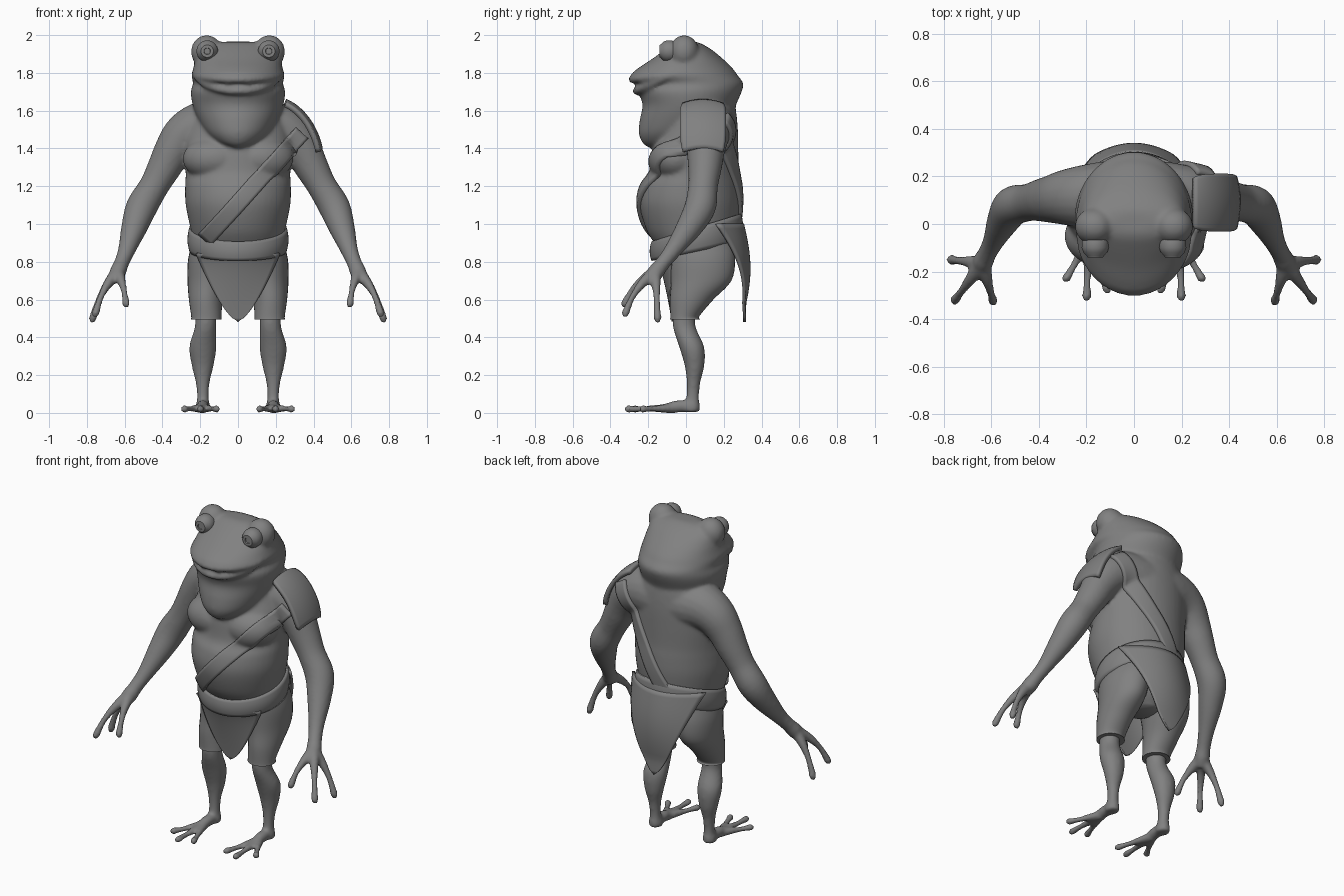
import bpy, bmesh, math
from mathutils import Vector, Matrix
from mathutils.bvhtree import BVHTree

cube = bpy.data.objects.get("Cube")
if cube:
    bpy.data.objects.remove(cube, do_unlink=True)

GREY = (0.22, 0.22, 0.22, 1)
grey = bpy.data.materials.new("plain_grey")
grey.use_nodes = True
grey.diffuse_color = GREY
grey.node_tree.nodes["Principled BSDF"].inputs["Base Color"].default_value = GREY


def finish(name, bm, angle=50):
    """Turn a bmesh into a smooth shaded object."""
    bmesh.ops.recalc_face_normals(bm, faces=bm.faces)
    me = bpy.data.meshes.new(name)
    bm.to_mesh(me)
    bm.free()
    me.materials.append(grey)
    ob = bpy.data.objects.new(name, me)
    bpy.context.collection.objects.link(ob)
    bpy.ops.object.select_all(action='DESELECT')
    ob.select_set(True)
    bpy.context.view_layer.objects.active = ob
    bpy.ops.object.shade_smooth_by_angle(angle=math.radians(angle))
    return ob


def spline(secs, steps=5):
    """Catmull-Rom through the given sections."""
    secs = [Vector(s) for s in secs]
    pts = [secs[0]] + secs + [secs[-1]]
    out = []
    for a, b, c, d in zip(pts, pts[1:], pts[2:], pts[3:]):
        for k in range(steps):
            t = k / steps
            out.append(b + (c - a) * (t / 2) + (a * 2 - b * 5 + c * 4 - d) * (t * t / 2)
                       + (b * 3 - a - c * 3 + d) * (t ** 3 / 2))
    return out + [secs[-1]]


def loft(bm, secs, level=True, mirror=False, n=32):
    """Closed loft of ellipses (x, y, z, rx, ry); level keeps the rings horizontal."""
    secs = spline(secs)
    pos = [Vector(s[:3]) for s in secs]
    for side in ((1, -1) if mirror else (1,)):
        rings = []
        for i, s in enumerate(secs):
            tan = pos[min(i + 1, len(pos) - 1)] - pos[max(i - 1, 0)]
            q = Matrix.Identity(3) if level else tan.to_track_quat('Z', 'Y').to_matrix()
            ring = []
            for k in range(n):
                t = math.tau * k / n
                p = pos[i] + q @ Vector((s[3] * math.cos(t), s[4] * math.sin(t), 0))
                ring.append(bm.verts.new((p.x * side, p.y, p.z)))
            rings.append(ring)
        for a, b in zip(rings, rings[1:]):
            for k in range(n):
                bm.faces.new((a[k], a[k - 1], b[k - 1], b[k]))
        bm.faces.new(rings[0])
        bm.faces.new(rings[-1])


def tube(bm, pts, mirror=True):
    """Round limb from (x, y, z, radius) points."""
    loft(bm, [(*p, p[3]) for p in pts], level=False, mirror=mirror, n=20)


def column(bm, rows):
    """Centred body mass from (z, half width, front y, back y) rows."""
    loft(bm, [(0, (f + b) / 2, z, w, (b - f) / 2) for z, w, f, b in rows], n=48)


def ball(bm, centre, size):
    for side in (1, -1):
        m = Matrix.Translation((centre[0] * side, centre[1], centre[2])) @ Matrix.Diagonal((*size, 1))
        bmesh.ops.create_uvsphere(bm, u_segments=32, v_segments=20, radius=1, matrix=m)


def sheet(name, fn, nu, nv, thick):
    """Cloth or plate from a surface function on the unit square."""
    bm = bmesh.new()
    g = [[bm.verts.new(fn(i / nu, j / nv)) for j in range(nv + 1)] for i in range(nu + 1)]
    for i in range(nu):
        for j in range(nv):
            bm.faces.new((g[i][j], g[i + 1][j], g[i + 1][j + 1], g[i][j + 1]))
    bmesh.ops.remove_doubles(bm, verts=bm.verts, dist=0.0005)
    ob = finish(name, bm)
    mod = ob.modifiers.new("thickness", 'SOLIDIFY')
    mod.thickness = thick
    mod.offset = 0
    return ob


# Skin: torso, head, arms, legs fused into one surface
bm = bmesh.new()
column(bm, [(0.8, .21, -.11, .24), (0.88, .23, -.155, .26), (0.97, .25, -.21, .272), (1.1, .277, -.245, .285),
            (1.2, .28, -.23, .283), (1.27, .277, -.193, .278), (1.4, .285, -.175, .277), (1.5, .27, -.13, .275),
            (1.6, .235, -.1, .265), (1.68, .18, -.08, .25)])
ball(bm, (.115, -.05, 1.345), (.178, .135, .12))

# Throat sac, jaw and cranium with a groove for the mouth
column(bm, [(1.405, .03, -.2, -.1), (1.43, .1, -.23, .0), (1.48, .165, -.25, .15), (1.55, .21, -.245, .24),
            (1.63, .24, -.23, .265), (1.7, .25, -.25, .295), (1.745, .238, -.235, .303), (1.785, .247, -.29, .275),
            (1.82, .238, -.26, .25), (1.87, .225, -.185, .2), (1.92, .205, -.115, .14), (1.953, .16, -.065, .085),
            (1.965, .08, -.03, .05)])


def lip(drop, reach, r):
    pts = []
    for k in range(-6, 7):
        t = math.radians(k * 12)
        c = math.cos(t)
        pts.append((.238 * math.sin(t), -reach * c, 1.787 - drop * max(0, c - .3), r * (.6 + .4 * c)))
    tube(bm, pts, mirror=False)


lip(.03, .283, .021)
lip(.118, .26, .022)

# Brow ridges holding the eyes
ball(bm, (.166, -.01, 1.912), (.083, .078, .088))

# Arms grow out of a shared shoulder bar
tube(bm, [(-.02, .115, 1.5, .16), (.12, .115, 1.51, .15), (.21, .115, 1.505, .135), (.285, .112, 1.465, .118),
          (.342, .105, 1.39, .102), (.39, .1, 1.3, .09), (.445, .09, 1.2, .079), (.51, .075, 1.09, .083),
          (.55, .015, .98, .069), (.59, -.07, .86, .046), (.618, -.125, .79, .04), (.636, -.16, .745, .044),
          (.65, -.19, .7, .03)])

# Fingers
for x, y, z in ((.773, -.15, .485), (.757, -.325, .515), (.591, -.33, .565)):
    a, b = Vector((.638, -.165, .745)), Vector((x, y, z))
    bow = Vector(((x - .638) * .12, (y + .165) * .12, .015))
    tube(bm, [(*(a.lerp(b, t) + bow * math.sin(math.pi * t)), r)
              for t, r in ((0, .036), (.3, .026), (.6, .018), (.85, .02), (.95, .022), (1.03, .012))])

# Calves, feet and toes
loft(bm, [(.17, -.005, .56, .06, .06), (.172, -.01, .46, .056, .06), (.186, .03, .35, .072, .066),
          (.187, .045, .25, .058, .052), (.187, .04, .16, .037, .036), (.186, .035, .08, .031, .034),
          (.186, .03, .03, .04, .045), (.186, .03, .004, .036, .04)], mirror=True)
tube(bm, [(.186, .04, .034, .03), (.187, -.04, .035, .033), (.19, -.11, .025, .024), (.19, -.15, .02, .016)])
for x, y in ((.2, -.318), (.29, -.238), (.11, -.285)):
    a, b = Vector((.188, -.06, .025)), Vector((x, y, .02))
    tube(bm, [(*a.lerp(b, t), r)
              for t, r in ((0, .028), (.4, .02), (.7, .016), (.9, .02), (.96, .021), (1.04, .012))])

skin = finish("skin", bm, 180)
remesh = skin.modifiers.new("fuse", 'REMESH')
remesh.mode = 'VOXEL'
remesh.voxel_size = 0.01
remesh.use_smooth_shade = True
soft = skin.modifiers.new("soften", 'SMOOTH')
soft.factor = 0.5
soft.iterations = 10

# Chest strap: front and back bands laid onto the skin
tree = BVHTree.FromObject(skin, bpy.context.evaluated_depsgraph_get())


def strap(name, low, high, facing):
    low, high = Vector(low), Vector(high)
    side = Vector((high.y - low.y, low.x - high.x)).normalized()

    def lay(u, v):
        p = low.lerp(high, u) + side * (.086 * (v - .5))
        hit = tree.ray_cast(Vector((p.x, facing, p.y)), Vector((0, -facing, 0)))[0]
        depth = hit.y if hit else .1
        return (p.x, depth + facing * .004, p.y)

    sheet(name, lay, 40, 6, .03)


strap("front_strap", (-.17, .92), (.335, 1.48), -1)
strap("back_strap", (-.06, .98), (.3, 1.56), 1)

# Eyes: turned discs with a raised iris and a sunken pupil
for side, name in ((1, "left_eye"), (-1, "right_eye")):
    bm = bmesh.new()
    prof = [(.0, -.134), (.016, -.134), (.018, -.14), (.033, -.14), (.036, -.134), (.05, -.12),
            (.057, -.1), (.056, -.075), (.045, -.04), (0, -.03)]
    vs = [bm.verts.new((r, y, 0)) for r, y in prof]
    es = [bm.edges.new(e) for e in zip(vs, vs[1:])]
    bmesh.ops.spin(bm, geom=vs + es, cent=(0, 0, 0), axis=(0, 1, 0), angle=math.tau, steps=36)
    bmesh.ops.remove_doubles(bm, verts=bm.verts, dist=0.0002)
    finish(name, bm, 30).location = (.163 * side, 0, 1.915)

# Shorts
bm = bmesh.new()
loft(bm, [(.12, .07, .93, .11, .17), (.145, .085, .82, .118, .175), (.162, .08, .7, .105, .16),
          (.17, .03, .6, .09, .115), (.168, -.005, .515, .08, .078), (.168, -.005, .495, .081, .079)], mirror=True)
column(bm, [(.7, .06, .0, .17), (.78, .17, -.07, .23), (.95, .235, -.15, .27)])
finish("shorts", bm)


# Belt, higher at the back
def belt(u, v):
    t = math.tau * u
    c, w = math.cos(t), 2 * v - 1
    bulge = 1 - .04 * w * w
    return (.255 * bulge * math.sin(t), .055 - .235 * bulge * c, .918 - .062 * c + w * (.06 - .012 * c))


sheet("belt", belt, 64, 6, .025)


# Hanging cloths, tapering to a point
def front_cloth(u, v):
    s, k = 2 * u - 1, 1 - v
    return (.22 * s * k ** .67, -.168 + .1 * v ** .6 + .08 * k * k * s * s, .845 - .36 * v)


def back_cloth(u, v):
    s, k = 2 * u - 1, 1 - v
    y = .3 + .034 * math.sin(math.pi * min(1.1 * v, .9))
    return (.25 * s * k ** .72, y - .14 * k ** 1.8 * s * s, 1.0 - .52 * v)


sheet("front_cloth", front_cloth, 20, 20, .015)
sheet("back_cloth", back_cloth, 20, 20, .015)


# Shoulder plate on the left arm
def plate(u, v):
    a, s = u * math.pi / 2, 2 * v - 1
    sag = 1 - .07 * s * s
    y = .09 + .118 * s * (1 - .12 * (2 * u - 1) ** 4)
    return (.25 + .186 * sag * (.6 * math.sin(a) + .4 * u), y, 1.4 + .25 * (.6 * math.cos(a) + .4 - .4 * u) - .02 * s * s)


sheet("shoulder_plate", plate, 16, 16, .026)
